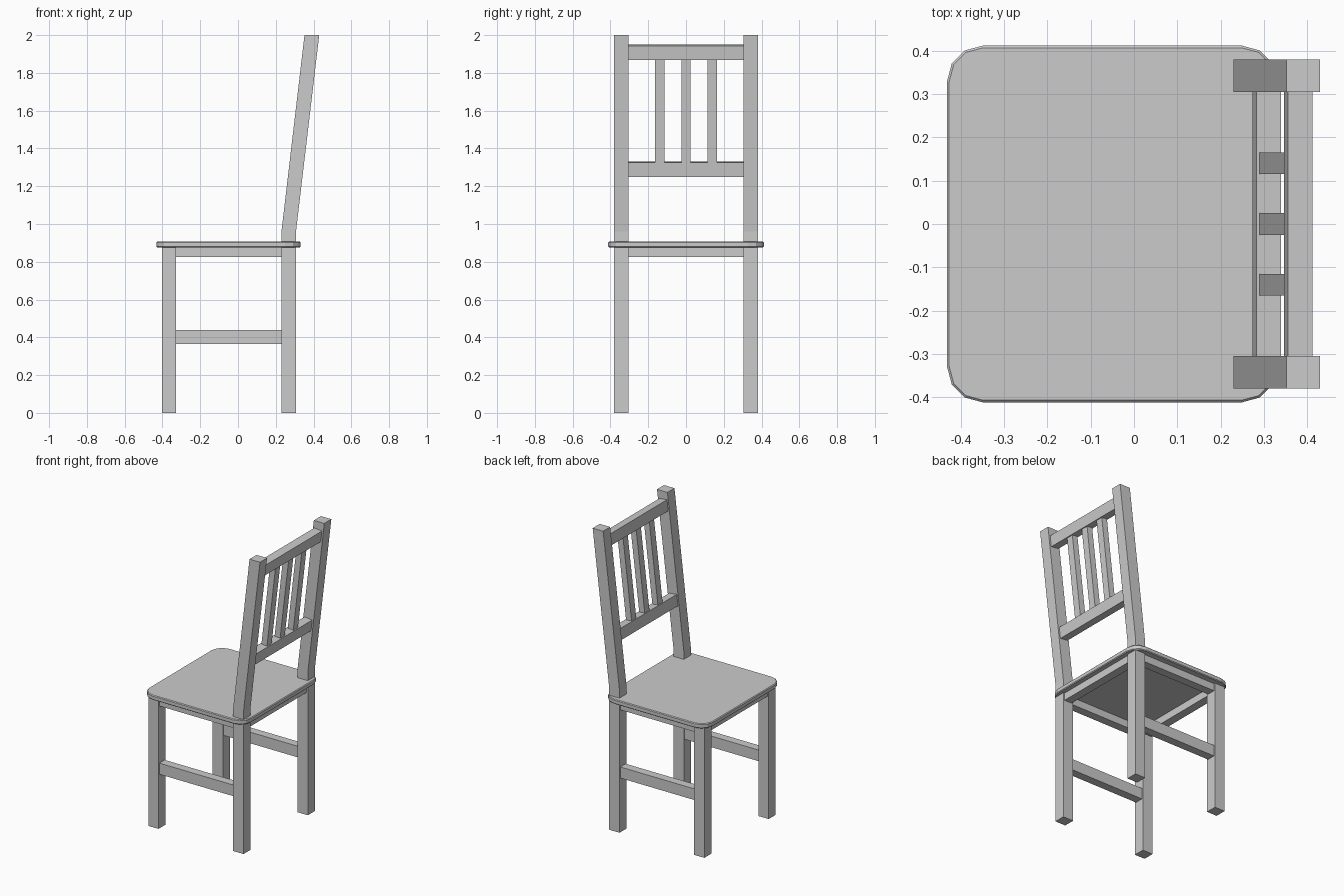
import bpy, bmesh, math

if "Cube" in bpy.data.objects:
    bpy.data.objects.remove(bpy.data.objects["Cube"])

LEG_IN, LEG_OUT = 0.305, 0.38      # leg extents in y
BEND, SLOPE = 0.96, 0.122 / 1.04   # where the back starts leaning, and its slope
INSET, THICK = 0.009, 0.057        # rail inset from leg face, rail thickness


def prism(name, pts, y0, y1):
    """Extrude an xz profile from y0 to y1."""
    bm = bmesh.new()
    face = bm.faces.new([bm.verts.new((x, y0, z)) for x, z in pts])
    ext = bmesh.ops.extrude_face_region(bm, geom=[face])
    vs = [v for v in ext["geom"] if isinstance(v, bmesh.types.BMVert)]
    bmesh.ops.translate(bm, vec=(0, y1 - y0, 0), verts=vs)
    bmesh.ops.recalc_face_normals(bm, faces=bm.faces)
    me = bpy.data.meshes.new(name)
    bm.to_mesh(me)
    bm.free()
    ob = bpy.data.objects.new(name, me)
    bpy.context.collection.objects.link(ob)
    return ob


def box(name, x0, x1, y0, y1, z0, z1):
    return prism(name, [(x0, z0), (x1, z0), (x1, z1), (x0, z1)], y0, y1)


def leaning(name, inset, thick, z0, z1, y0, y1):
    """Bar tilted with the back; z0, z1 are the heights of its front face."""
    front = lambda z: 0.23 + inset + (z - BEND) * SLOPE
    dz = thick * SLOPE
    return prism(name, [(front(z0), z0), (front(z0) + thick, z0 - dz),
                        (front(z1) + thick, z1 - dz), (front(z1), z1)], y0, y1)


# legs, side stretchers and side aprons, left and right
for side, s in (("right", -1), ("left", 1)):
    a, b = s * LEG_IN, s * LEG_OUT
    box(f"front_leg_{side}", -0.403, -0.327, a, b, 0, 0.88)
    prism(f"back_leg_{side}", [(0.23, 0), (0.307, 0), (0.307, BEND), (0.43, 2),
                               (0.352, 2), (0.23, BEND)], a, b)
    outer = s * (LEG_OUT - INSET)
    inner = outer - s * THICK
    box(f"stretcher_{side}", -0.327, 0.23, inner, outer, 0.365, 0.44)
    box(f"side_apron_{side}", -0.327, 0.23, inner, outer, 0.825, 0.88)

# cross aprons under the seat
box("front_apron", -0.403 + INSET, -0.403 + INSET + THICK, -LEG_IN, LEG_IN, 0.825, 0.88)
box("back_apron", 0.307 - INSET - THICK, 0.307 - INSET, -LEG_IN, LEG_IN, 0.825, 0.88)

# seat: rounded corners, then a fine chamfer round both rims
seat = box("seat", -0.432, 0.332, -0.412, 0.412, 0.875, 0.907)
bm = bmesh.new()
bm.from_mesh(seat.data)
corners = [e for e in bm.edges if abs(e.verts[0].co.z - e.verts[1].co.z) > 0.01]
bmesh.ops.bevel(bm, geom=corners, offset=0.083, segments=3, profile=0.5, affect='EDGES')
rims = [e for e in bm.edges if abs(e.verts[0].co.z - e.verts[1].co.z) < 0.001]
bmesh.ops.bevel(bm, geom=rims, offset=0.005, segments=1, affect='EDGES')
bm.to_mesh(seat.data)
bm.free()

# back rest: two rails and three slats
leaning("lower_back_rail", INSET, THICK, 1.256, 1.331, -LEG_IN, LEG_IN)
leaning("upper_back_rail", INSET, THICK, 1.876, 1.95, -LEG_IN, LEG_IN)
for i, y in enumerate((-0.14, 0, 0.14)):
    leaning(f"back_slat_{i + 1}", INSET + 0.008, THICK - 0.016, 1.325, 1.88, y - 0.025, y + 0.025)
